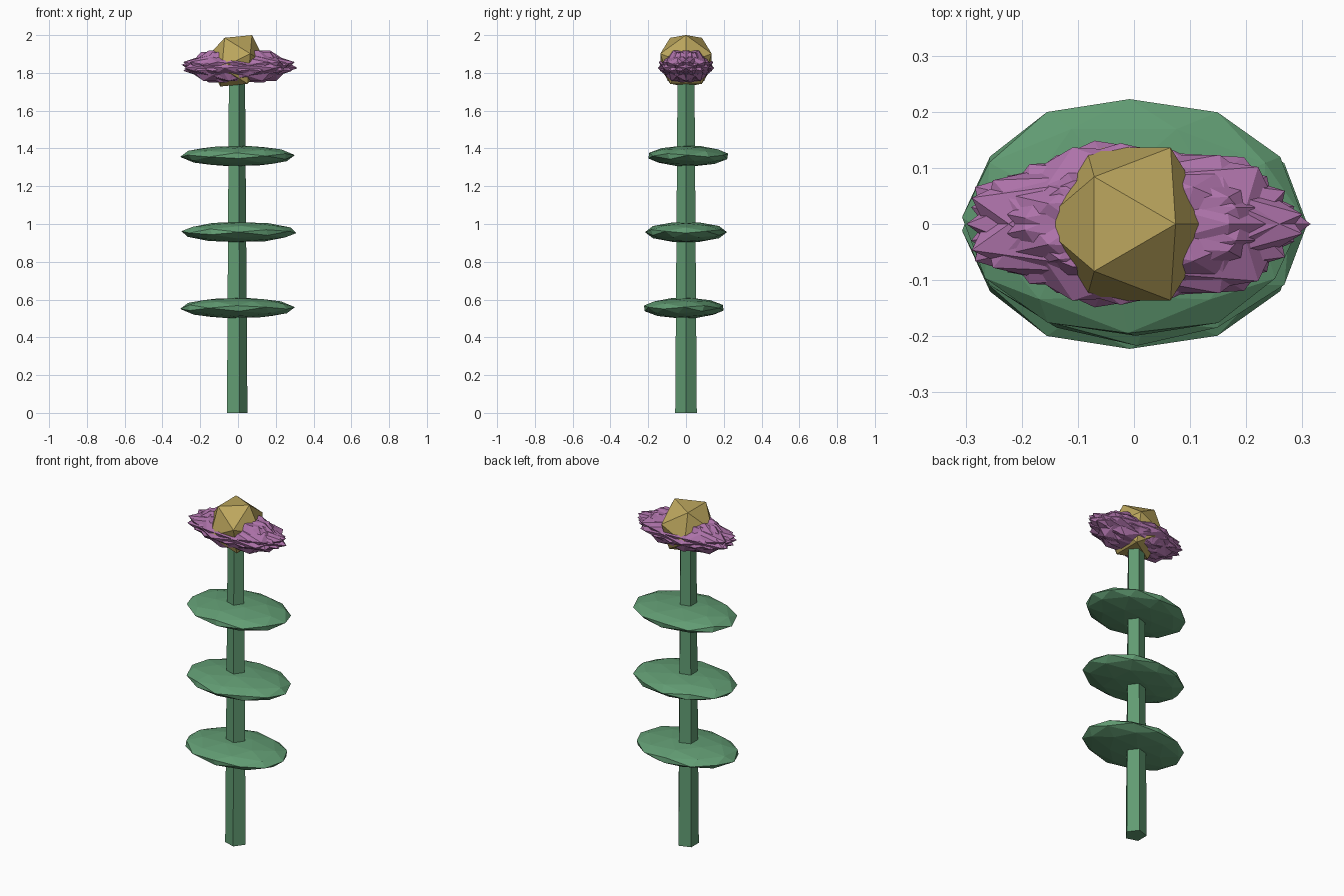
import bpy, bmesh
from math import radians, cos, sin, pi
from mathutils import Matrix, Vector

if "Cube" in bpy.data.objects:
    bpy.data.objects.remove(bpy.data.objects["Cube"])


def material(name, rgb):
    m = bpy.data.materials.new(name)
    m.diffuse_color = (*rgb, 1)
    m.use_nodes = True
    m.node_tree.nodes["Principled BSDF"].inputs["Base Color"].default_value = m.diffuse_color
    return m


GREEN = material("green", (0.12, 0.33, 0.17))
PURPLE = material("purple", (0.42, 0.17, 0.40))
GOLD = material("gold", (0.50, 0.38, 0.11))


def add_object(name, bm, mat):
    mesh = bpy.data.meshes.new(name)
    bm.to_mesh(mesh)
    bm.free()
    mesh.materials.append(mat)
    ob = bpy.data.objects.new(name, mesh)
    bpy.context.collection.objects.link(ob)
    return ob


def ico_blob(name, mat, detail, centre, size, turn=0.0):
    """Icosphere with an edge on top, turned about z, then squashed."""
    bm = bmesh.new()
    bmesh.ops.create_icosphere(bm, subdivisions=detail, radius=1)
    m = (Matrix.Translation(centre) @ Matrix.Diagonal((*size, 1))
         @ Matrix.Rotation(turn, 4, 'Z') @ Matrix.Rotation(radians(31.717), 4, 'Y'))
    bm.transform(m)
    return add_object(name, bm, mat)


# Tapered five-sided stem
CX = -0.01
STEM_H = 1.8
bm = bmesh.new()
bmesh.ops.create_cone(bm, cap_ends=True, segments=5, radius1=0.06, radius2=0.047, depth=STEM_H)
bm.transform(Matrix.Translation((CX, 0, STEM_H / 2)) @ Matrix.Rotation(-pi / 2, 4, 'Z'))
add_object("stem", bm, GREEN)

# Three flat leaves, each nudged off the stem axis
for i, (z, ang, turn) in enumerate([(0.555, -60, -30), (0.957, 0, 0), (1.36, 60, 30)]):
    a = radians(ang)
    ico_blob(f"leaf_{i + 1}", GREEN, 2,
             Vector((CX + 0.015 * cos(a), 0.0135 * sin(a), z)),
             (0.305, 0.217, 0.055), radians(turn))

# Overlapping petals turned around the flower axis
PETALS = 7
for i in range(PETALS):
    a = 2 * pi * i / PETALS
    ico_blob(f"petal_{i + 1}", PURPLE, 1,
             Vector((0.008 * cos(a), 0.008 * sin(a), 1.834)),
             (0.308, 0.145, 0.1), a)

# Flower centre
ico_blob("flower_centre", GOLD, 1, Vector((CX, 0, 1.864)), (0.16, 0.16, 0.16))
